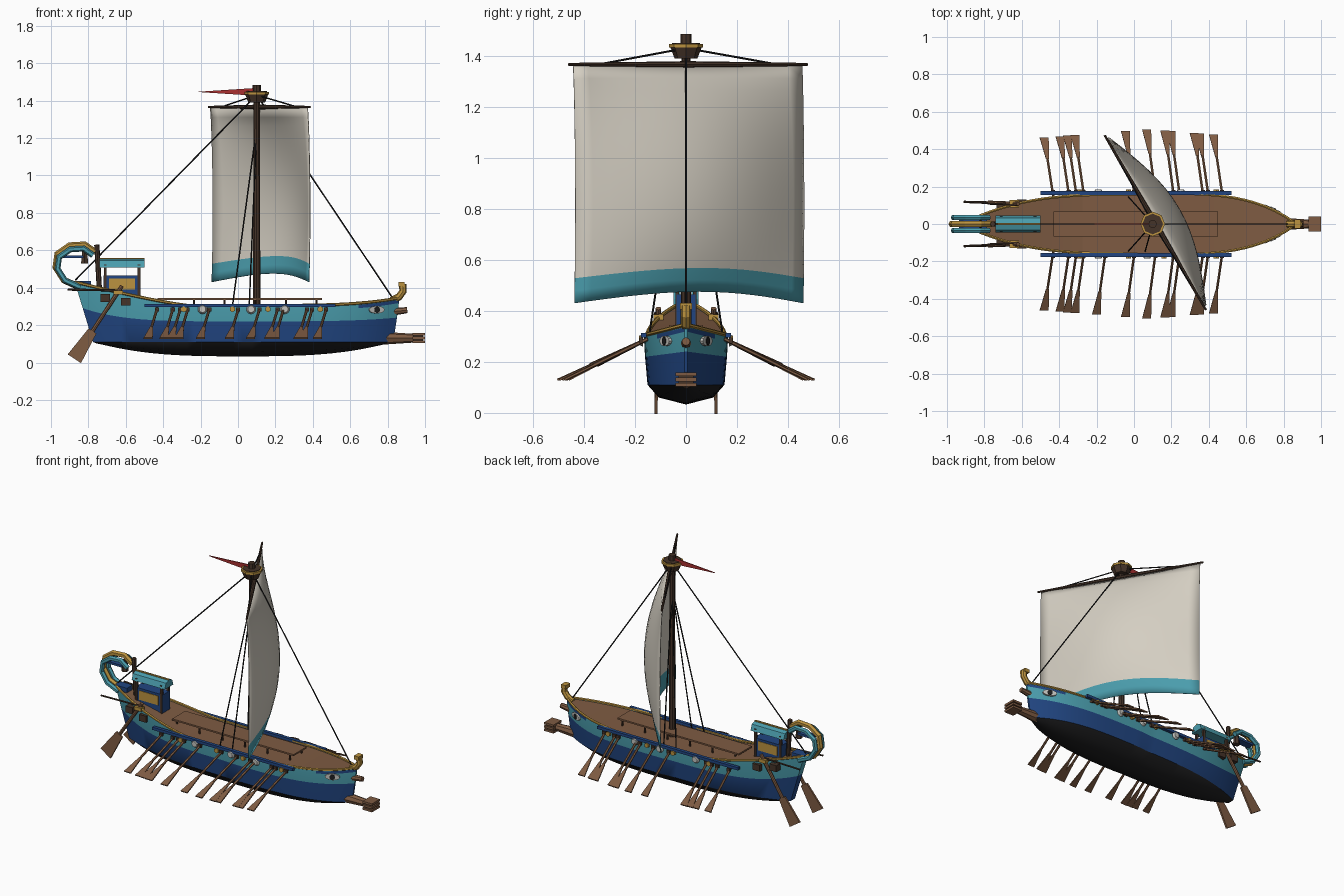
import bpy, bmesh, math
from mathutils import Vector, Matrix

if bpy.data.objects.get("Cube"):
    bpy.data.objects.remove(bpy.data.objects["Cube"])


def material(name, *rgb):
    m = bpy.data.materials.new(name)
    m.use_nodes = True
    m.diffuse_color = (*rgb, 1)
    m.node_tree.nodes["Principled BSDF"].inputs["Base Color"].default_value = (*rgb, 1)
    return m


BLACK = material("pitch_black", .013, .013, .014)
NAVY = material("navy_blue", .015, .06, .22)
TEAL = material("teal", .07, .34, .42)
GOLD = material("gold", .5, .29, .05)
WOOD = material("wood", .21, .105, .055)
DARK = material("dark_wood", .06, .034, .022)
CANVAS = material("canvas", .66, .62, .54)
RED = material("red", .4, .03, .03)
GREY = material("pale_grey", .55, .55, .52)


def finish(name, bm, *mats, smooth=False):
    bmesh.ops.recalc_face_normals(bm, faces=bm.faces)
    me = bpy.data.meshes.new(name)
    bm.to_mesh(me)
    bm.free()
    for m in mats:
        me.materials.append(m)
    ob = bpy.data.objects.new(name, me)
    bpy.context.collection.objects.link(ob)
    if smooth:
        bpy.ops.object.select_all(action='DESELECT')
        ob.select_set(True)
        bpy.context.view_layer.objects.active = ob
        bpy.ops.object.shade_smooth_by_angle(angle=math.radians(35))
    return ob


def box(name, center, size, mat):
    bm = bmesh.new()
    bmesh.ops.create_cube(bm, size=1, matrix=Matrix.Translation(center) @ Matrix.Diagonal((*size, 1)))
    return finish(name, bm, mat)


def rod(name, a, b, r, mat, r2=None, sides=8, squash=1):
    a, b = Vector(a), Vector(b)
    d = b - a
    mx = Matrix.Translation((a + b) / 2) @ d.to_track_quat('Z', 'Y').to_matrix().to_4x4() @ Matrix.Diagonal((1, squash, 1, 1))
    bm = bmesh.new()
    bmesh.ops.create_cone(bm, cap_ends=True, segments=sides, radius1=r,
                          radius2=r if r2 is None else r2, depth=d.length, matrix=mx)
    return finish(name, bm, mat)


def blade(name, a, b, wa, wb, side, mat, thick=.008):
    # tapered flat paddle from a to b
    a, b, side = Vector(a), Vector(b), Vector(side).normalized()
    n = (b - a).cross(side).normalized() * thick / 2
    bm = bmesh.new()
    for p, w in ((a, wa), (b, wb)):
        for s in (1, -1):
            for k in (1, -1):
                bm.verts.new(p + side * s * w / 2 + n * k)
    bmesh.ops.convex_hull(bm, input=bm.verts)
    return finish(name, bm, mat)


def tube(name, pts, r, mat, sides=6):
    # sweep a ring along a path
    pts = [Vector(p) for p in pts]
    bm = bmesh.new()
    rings = []
    for i, p in enumerate(pts):
        d = (pts[min(i + 1, len(pts) - 1)] - pts[max(i - 1, 0)]).normalized()
        u = d.cross(Vector((0, 1, 0)) if abs(d.y) < .9 else Vector((0, 0, 1))).normalized()
        v = d.cross(u)
        rings.append([bm.verts.new(p + r * (u * math.cos(t) + v * math.sin(t)))
                      for t in (math.tau * k / sides for k in range(sides))])
    for q, w in zip(rings, rings[1:]):
        for k in range(sides):
            bm.faces.new((q[k], q[k - 1], w[k - 1], w[k]))
    bm.faces.new(rings[0])
    bm.faces.new(rings[-1])
    return finish(name, bm, mat)


# Hull lines
def beam(t):
    return .158 * (1 - t**4) + .006 if t > 0 else .158 * (1 - .85 * abs(t)**3)


def sheer(t):
    return .305 + .125 * max(0, (-t - .3) / .7)**1.2 + .04 * max(t, 0)**4


def top_point(t, s=1, dz=0, inset=0):
    return Vector((-.005 + .865 * t, s * max(beam(t) - inset, .002), sheer(t) + dz))


ROWS = [  # stern x, bow x, width factor, height
    (-.87, .86, 1, sheer),
    (-.868, .86, 1, lambda t: sheer(t) - .01),
    (-.865, .86, 1, lambda t: sheer(t) - .027),
    (-.83, .85, .98, lambda t: .22 + (.07 if t < 0 else .02) * t**4),
    (-.775, .83, .92, lambda t: .11),
    (-.76, .81, .65, lambda t: .06 + .043 * abs(t)**3),
    (-.74, .79, .0, lambda t: .033 + .067 * abs(t)**3)]
N = 32
TS = [-1 + 2 * i / N for i in range(N + 1)]

bm = bmesh.new()
stations = []
for t in TS:
    ring = []
    for s, rows in ((1, ROWS), (-1, ROWS[-2::-1])):
        for x0, x1, f, h in rows:
            ring.append(bm.verts.new((x0 + (x1 - x0) * (t + 1) / 2, s * f * beam(t), h(t))))
    stations.append(ring)
for i in range(N):
    a, b = stations[i], stations[i + 1]
    for j in range(len(a) - 1):
        row = min(j, len(a) - 2 - j)
        f = bm.faces.new((a[j], a[j + 1], b[j + 1], b[j]))
        f.material_index = (0, 1 if TS[i] > .72 else 0, 0, 1, 2, 2)[row]
for ring in (stations[0], stations[-1]):
    for j in range(len(ROWS) - 1):
        k = len(ring) - 1 - j
        f = bm.faces.new([ring[j], ring[j + 1]] + ([ring[k - 1]] if k - 1 != j + 1 else []) + [ring[k]])
        f.material_index = (0, 0, 0, 1, 2, 2)[j]
finish("hull", bm, TEAL, NAVY, BLACK, smooth=True)

bm = bmesh.new()
edge = [[bm.verts.new(top_point(t, s, -.008, .002)) for s in (1, -1)] for t in TS]
for a, b in zip(edge, edge[1:]):
    bm.faces.new((a[0], a[1], b[1], b[0]))
finish("deck", bm, WOOD)

for s, side in ((1, "left"), (-1, "right")):
    tube("gunwale_" + side, [top_point(t, s) for t in TS], .008, GOLD)
    box("oar_rail_" + side, (.01, s * .166, .305), (1.02, .022, .018), NAVY)
    # Eye plates on the bow
    n = Vector((.42, s * .9, 0))
    p = Vector((.74, s * .078, .282))
    rod("eye_white_" + side, p - n * .008, p + n * .008, .045, GREY, sides=12, squash=.45)
    rod("eye_pupil_" + side, p, p + n * .011, .017, BLACK, sides=10)
    # Round shields and gold studs along the rail
    for i, x in enumerate((-.19, .07, .25)):
        rod(f"shield_{side}_{i}", (x, s * .168, .285), (x, s * .184, .285), .026, GREY, r2=.018, sides=10)
    for i, x in enumerate((-.29, -.03, .16, .44)):
        rod(f"stud_{side}_{i}", (x, s * .168, .285), (x, s * .184, .285), .016, GOLD, sides=6)
    # Rowing oars
    tips = [-.48, -.395, -.355, -.315, -.2, -.045, .068, .165, .197, .322, .35, .425]
    if s > 0:
        tips.remove(-.2)
    for i, x in enumerate(tips):
        reach = .46 + .045 * (1 - abs(x - .08) / .56)
        a, b = Vector((x + .048, s * .15, .29)), Vector((x, s * reach, .13))
        m = a.lerp(b, .64)
        rod(f"oar_shaft_{side}_{i}", a, m, .0075, WOOD, sides=6)
        blade(f"oar_blade_{side}_{i}", m, b, .016, .048, (1, 0, 0), WOOD)
        box(f"oar_lock_{side}_{i}", (x + .046, s * .176, .284), (.022, .014, .022), DARK)
    # Steering oars with brackets
    a, b = Vector((-.62, s * .108, .41)), Vector((-.875, s * .118, .02))
    m = a.lerp(b, .62)
    rod("steering_shaft_" + side, a, m, .011, WOOD)
    blade("steering_blade_" + side, m, b, .05, .085, (.83, 0, -.55), WOOD, .012)
    rod("steering_tiller_" + side, (-.62, s * .1, .385), (-.91, s * .12, .39), .006, DARK, sides=6)
    box("steering_bracket_" + side, (-.64, s * .108, .375), (.05, .04, .022), GOLD)
    for i, (x, z) in enumerate(((-.71, .345), (-.6, .325))):
        box(f"stern_block_{side}_{i}", (x, s * (.09 + .15 * (x + .71)), z), (.05, .05, .042), DARK)

# Raised walkway on posts
box("walkway", (.01, 0, .34), (.88, .135, .01), WOOD)
for i in range(6):
    for s in (1, -1):
        rod(f"walkway_post_{i}_{s}", (-.4 + .164 * i, s * .06, .295), (-.4 + .164 * i, s * .06, .336), .006, DARK, sides=6)

# Ram and bow fittings
rod("ram_neck", (.78, 0, .13), (.96, 0, .13), .034, WOOD, r2=.022)
for i in range(3):
    box(f"ram_fin_{i}", (.966, 0, .11 + .021 * i), (.068, .082, .014), WOOD)
box("ram_core", (.962, 0, .131), (.055, .06, .05), DARK)
rod("upper_ram", (.81, 0, .27), (.905, 0, .28), .022, WOOD, r2=.016)
tube("figurehead", [(.82, 0, .33), (.86, 0, .35), (.882, 0, .38), (.88, 0, .42)], .02, GOLD, 8)
box("figurehead_crest", (.874, 0, .418), (.034, .046, .024), GOLD)

# Curled stern ornament
curl = [(-.84, .4), (-.93, .44), (-.975, .51), (-.965, .58), (-.9, .625), (-.82, .63), (-.765, .59)]
for name, y, k, r, mat in (("middle", 0, 1, .018, GOLD), ("left", .035, .9, .016, TEAL), ("right", -.035, .9, .016, TEAL)):
    tube("stern_curl_" + name, [(-.87 + (x + .87) * k, y, .42 + (z - .42) * k) for x, z in curl], r, mat)
box("stern_plate", (-.88, 0, .565), (.11, .05, .014), NAVY)
box("stern_seat", (-.83, 0, .42), (.09, .06, .03), NAVY)
rod("lantern_post", (-.74, 0, .37), (-.755, 0, .63), .014, DARK)
rod("lantern_arm", (-.75, 0, .59), (-.83, 0, .6), .008, DARK, sides=6)
rod("lantern", (-.82, 0, .53), (-.82, 0, .595), .022, DARK, r2=.015, sides=6)

# Cabin
box("cabin_body", (-.62, 0, .405), (.2, .075, .12), NAVY)
for s in (1, -1):
    box(f"cabin_panel_{s}", (-.62, s * .038, .42), (.14, .006, .06), GOLD)
    for x in (-.71, -.53):
        box(f"cabin_post_{x}_{s}", (x, s * .034, .43), (.015, .015, .19), DARK)
bm = bmesh.new()
for x in (-.74, -.5):
    for y, z in ((.045, .508), (-.045, .508), (.032, .545), (-.032, .545), (0, .556)):
        bm.verts.new((x, y, z))
bmesh.ops.convex_hull(bm, input=bm.verts)
finish("cabin_roof", bm, TEAL)
box("cabin_ridge", (-.62, 0, .554), (.24, .012, .01), GOLD)

# Mast, lookout tub and pennant
rod("mast", (.1, 0, .28), (.1, 0, 1.48), .021, DARK, r2=.017, sides=10)
rod("lookout_tub", (.1, 0, 1.39), (.1, 0, 1.435), .045, DARK, r2=.062)
rod("lookout_rim", (.1, 0, 1.433), (.1, 0, 1.447), .066, GOLD)
rod("lookout_floor", (.1, 0, 1.44), (.1, 0, 1.451), .055, DARK)
rod("mast_cap", (.1, 0, 1.45), (.1, 0, 1.485), .022, DARK)
blade("pennant", (.085, 0, 1.447), (-.21, 0, 1.447), .04, .002, (0, 0, 1), RED, .006)

# Yard and billowing sail
A, B = Vector((-.157, .475, 1.366)), Vector((.385, -.46, 1.366))
mid = (A + B) / 2
rod("yard_left", mid, A, .013, DARK, r2=.006)
rod("yard_right", mid, B, .013, DARK, r2=.006)
normal = Vector((.867, .498, 0))
U, V = 16, 19
bm = bmesh.new()
grid = []
for j in range(V + 1):
    v = j / V
    row = []
    for i in range(U + 1):
        u = i / U
        arc = math.sin(math.pi * u)
        swell = max(0, math.sin(math.pi * (.15 + .85 * v)))**.7
        p = A.lerp(B, .02 + .96 * u) + normal * swell * (.015 + .135 * arc)
        p.z = .43 + .93 * v + .045 * arc * (1 - v)
        row.append(bm.verts.new(p))
    grid.append(row)
for j in range(V):
    for i in range(U):
        f = bm.faces.new((grid[j][i], grid[j][i + 1], grid[j + 1][i + 1], grid[j + 1][i]))
        f.material_index = int(j < 2)
sail = finish("sail", bm, CANVAS, TEAL, smooth=True)
sail.modifiers.new("thickness", 'SOLIDIFY').thickness = .004

# Rigging
head = Vector((.1, 0, 1.43))
rod("forestay", head, (.83, 0, .34), .004, BLACK, sides=6)
rod("backstay", head, (-.87, 0, .44), .004, BLACK, sides=6)
for s in (1, -1):
    for i, x in enumerate((-.03, .06)):
        rod(f"shroud_{i}_{s}", (.1, 0, 1.26), (x, s * .145, .3), .004, BLACK, sides=6)
for i, end in enumerate((A, B)):
    rod(f"yard_lift_{i}", head, mid.lerp(end, .75), .004, BLACK, sides=6)
